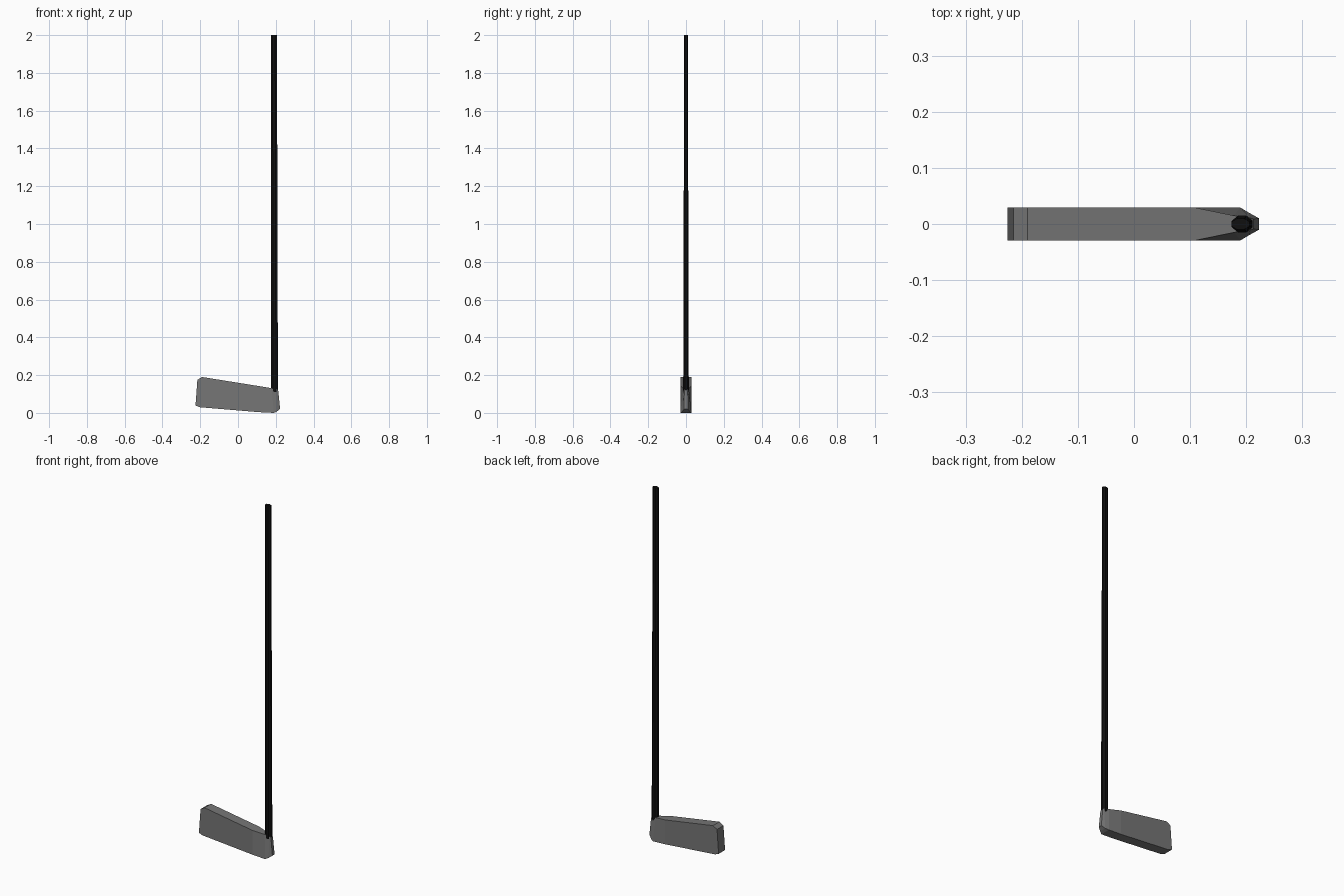
import bpy
import math

if "Cube" in bpy.data.objects:
    bpy.data.objects.remove(bpy.data.objects["Cube"])


def material(name, value):
    mat = bpy.data.materials.new(name)
    mat.diffuse_color = (value, value, value, 1)
    mat.use_nodes = True
    mat.node_tree.nodes["Principled BSDF"].inputs["Base Color"].default_value = mat.diffuse_color
    return mat


def loft(name, rings, mat):
    """Skin a list of equally sized rings and cap both ends."""
    n = len(rings[0])
    verts = [p for ring in rings for p in ring]
    faces = [tuple(reversed(range(n))), tuple(range(len(verts) - n, len(verts)))]
    for r in range(len(rings) - 1):
        for i in range(n):
            j = (i + 1) % n
            faces.append((r * n + i, r * n + j, (r + 1) * n + j, (r + 1) * n + i))
    mesh = bpy.data.meshes.new(name)
    mesh.from_pydata(verts, [], faces)
    mesh.materials.append(mat)
    obj = bpy.data.objects.new(name, mesh)
    bpy.context.collection.objects.link(obj)
    return obj


# Club head: stations from toe to heel, (x, z, half thickness) at bottom and top
stations = [
    ((-0.225, 0.042, 0.029), (-0.215, 0.175, 0.029)),
    ((-0.203, 0.033, 0.029), (-0.190, 0.190, 0.029)),
    ((0.110, 0.007, 0.029), (0.110, 0.142, 0.029)),
    ((0.190, 0.003, 0.029), (0.178, 0.131, 0.015)),
    ((0.205, 0.010, 0.020), (0.207, 0.126, 0.011)),
    ((0.223, 0.024, 0.010), (0.213, 0.118, 0.009)),
]
rings = []
for (bx, bz, bw), (tx, tz, tw) in stations:
    rings.append([(bx, -bw, max(bz - 0.003, 0)), (bx, bw, max(bz - 0.003, 0)),
                  (tx, tw, tz), (tx, -tw, tz)])
loft("club_head", rings, material("dark_grey", 0.18))


# Shaft: flattened eight-sided tube, slightly tapered toward the top
def oval(x, rx, ry, z):
    return [(x + rx * math.cos(a), ry * math.sin(a), z)
            for a in (math.pi / 4 * (i + 0.5) for i in range(8))]


loft("shaft", [oval(0.193, 0.020, 0.016, 0.11),
               oval(0.190, 0.0175, 0.0105, 2.0)], material("black", 0.005))
